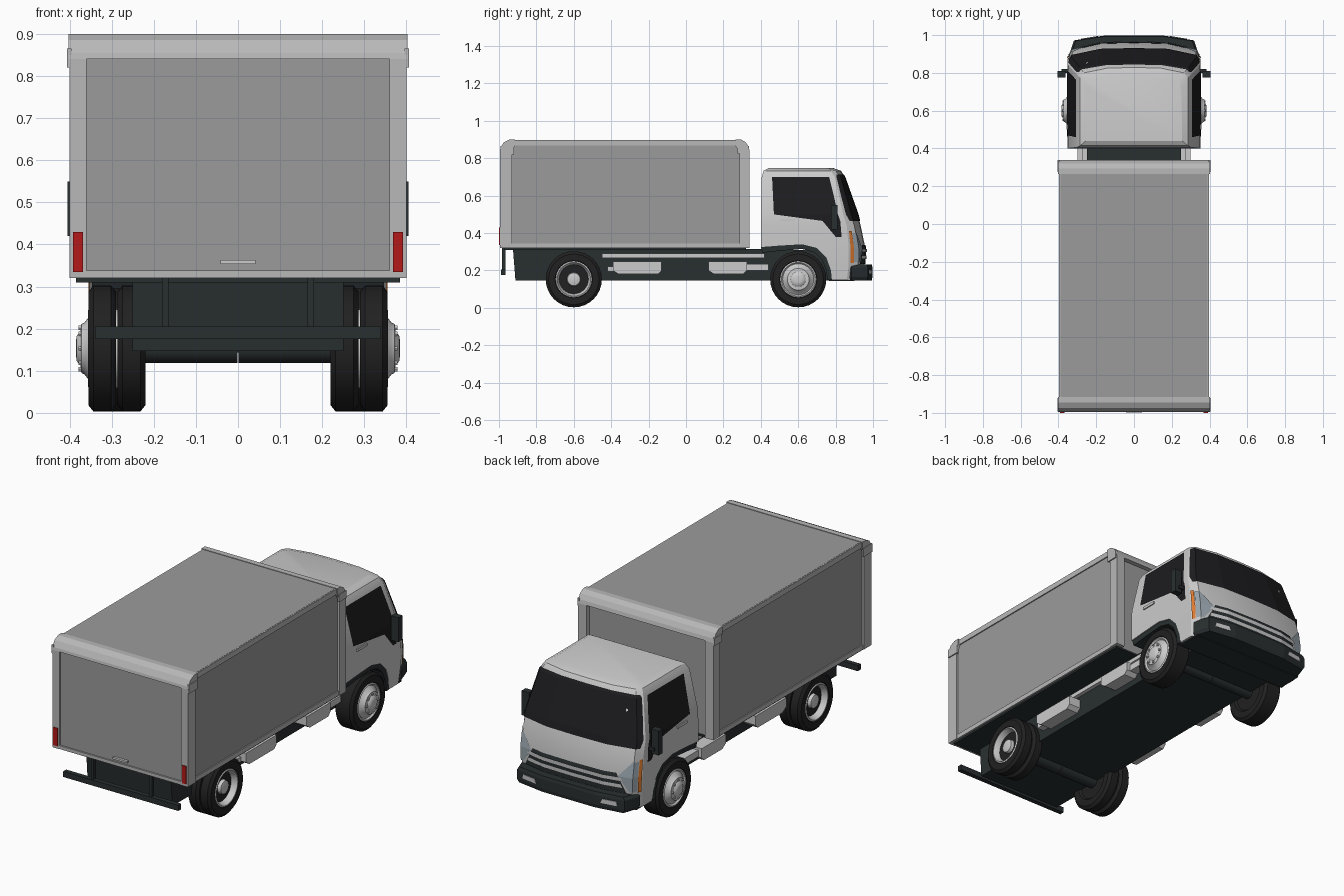
import bpy, bmesh, math

if "Cube" in bpy.data.objects:
    bpy.data.objects.remove(bpy.data.objects["Cube"])

def material(name, r, g, b):
    m = bpy.data.materials.new(name)
    m.diffuse_color = (r, g, b, 1)
    m.use_nodes = True
    m.node_tree.nodes["Principled BSDF"].inputs["Base Color"].default_value = m.diffuse_color
    return m

DARK = material("dark_plastic", .022, .028, .03)
RUBBER = material("rubber", .015, .015, .015)
GLASS = material("dark_glass", .012, .012, .014)
WHITE = material("white_paint", .85, .85, .85)
RED = material("red_lens", .45, .01, .01)
ORANGE = material("orange_lens", .75, .2, .03)
LAMP = material("lamp_glass", .32, .38, .42)
PANEL = material("box_panel", .33, .33, .33)
TRIM = material("box_trim", .48, .48, .48)
METAL = material("light_metal", .6, .6, .6)

def finish(name, bm, mat, mirror=False, smooth=None):
    bmesh.ops.recalc_face_normals(bm, faces=bm.faces)
    me = bpy.data.meshes.new(name)
    bm.to_mesh(me)
    bm.free()
    ob = bpy.data.objects.new(name, me)
    bpy.context.collection.objects.link(ob)
    if mat:
        me.materials.append(mat)
    if mirror:
        ob.modifiers.new("mirror", 'MIRROR')
    bpy.ops.object.select_all(action='DESELECT')
    ob.select_set(True)
    bpy.context.view_layer.objects.active = ob
    if smooth:
        bpy.ops.object.shade_smooth_by_angle(angle=math.radians(smooth))
    return ob

def loft(name, rings, mat=None, mirror=False, smooth=None):
    """Skin equal-length closed rings and cap both ends."""
    bm = bmesh.new()
    vs = [[bm.verts.new(p) for p in r] for r in rings]
    n = len(rings[0])
    for a, b in zip(vs, vs[1:]):
        for i in range(n):
            j = (i + 1) % n
            bm.faces.new((a[i], a[j], b[j], b[i]))
    bm.faces.new(vs[0])
    bm.faces.new(vs[-1])
    return finish(name, bm, mat, mirror, smooth)

def side_prism(name, pts, x0, x1, mat=None, mirror=False, smooth=None):
    return loft(name, [[(x, y, z) for y, z in pts] for x in (x0, x1)], mat, mirror, smooth)

def box(name, x, y, z, mat=None, mirror=False):
    pts = [(y[0], z[0]), (y[1], z[0]), (y[1], z[1]), (y[0], z[1])]
    return side_prism(name, pts, x[0], x[1], mat, mirror)

def lathe(name, prof, cy, cz, mat, seg=32):
    rings = [[(x, cy + r * math.cos(i * math.tau / seg), cz + r * math.sin(i * math.tau / seg))
              for i in range(seg)] for x, r in prof]
    return loft(name, rings, mat, True, 35)

# --- cargo box: body, roof end caps, posts, rails
side_prism("cargo_body", [(-.985, .32), (.315, .32), (.315, .84), (.30, .885), (.27, .897),
                          (-.93, .897), (-.965, .885), (-.985, .84)], -.39, .39, PANEL)
side_prism("rear_roof_cap", [(-.995, .84), (-.992, .855), (-.975, .885), (-.945, .9), (-.915, .9),
                             (-.915, .865), (-.93, .84)], -.402, .402, TRIM)
side_prism("front_roof_cap", [(.34, .84), (.335, .86), (.32, .885), (.295, .9), (.265, .9),
                              (.265, .865), (.28, .84)], -.402, .402, TRIM)
box("rear_post", (.36, .40), (-.995, -.93), (.32, .84), TRIM, True)
box("front_post", (.35, .40), (.285, .34), (.32, .84), TRIM, True)
box("rear_corner_cap", (.395, .406), (-.993, -.92), (.82, .865), TRIM, True)
box("front_corner_cap", (.395, .406), (.275, .338), (.825, .865), TRIM, True)
box("side_sill", (.38, .396), (-.93, .29), (.32, .345), TRIM, True)
box("side_top_rail", (.38, .396), (-.92, .27), (.867, .896), TRIM, True)
box("rear_sill", (-.36, .36), (-.993, -.96), (.32, .338), TRIM)
box("door_handle", (-.042, .042), (-.998, -.98), (.353, .363), METAL)
box("tail_light", (.368, .392), (-1.0, -.98), (.335, .43), RED, True)
box("box_underfloor", (-.385, .385), (-.97, .32), (.31, .321), DARK)

# --- chassis, rear guard, side tanks
side_prism("chassis", [(-.925, .315), (-.912, .147), (.9, .147), (.9, .3), (.45, .315)], -.25, .25, DARK)
box("chassis_rail", (.22, .272), (-.45, .42), (.268, .29), METAL, True)
box("rear_guard_bar", (-.34, .34), (-.99, -.965), (.175, .205), DARK)
box("rear_guard_strut", (.165, .18), (-.985, -.965), (.19, .32), DARK, True)
def tank(name, y0, y1):
    side_prism(name, [(y0 + .03, .18), (y1 - .02, .18), (y1, .2), (y1, .248), (y0, .248), (y0, .2)],
               .24, .32, METAL, True)
tank("fuel_tank", -.39, -.13)
tank("battery_case", .12, .325)
box("air_tank", (.24, .30), (.32, .44), (.2, .235), METAL, True)
box("exhaust_pipe", (.25, .29), (-.42, -.38), (.195, .222), METAL, True)

# --- cab shell: plan sections lofted upward (z, half width, rear y, side corner y, mid y, nose y)
LEVELS = [(.15, .345, .40, .86, .90, .93), (.23, .35, .40, .87, .92, .95),
          (.32, .353, .40, .87, .92, .955), (.44, .353, .40, .86, .90, .93),
          (.50, .35, .40, .84, .88, .915), (.70, .305, .405, .795, .825, .845),
          (.733, .285, .415, .775, .80, .825), (.747, .255, .44, .73, .76, .785)]

def level(z):
    for a, b in zip(LEVELS, LEVELS[1:]):
        if z <= b[0]:
            f = (z - a[0]) / (b[0] - a[0])
            return [p + (q - p) * f for p, q in zip(a, b)]
    return LEVELS[-1]

def front_half(z):
    _, w, _, ya, yb, yc = level(z)
    return [(w, ya), (.93 * w, yb), (.5 * w, yc), (0, yc + .004)]

rings = []
for L in LEVELS:
    half = [(L[1], L[2])] + front_half(L[0])
    full = half + [(-x, y) for x, y in half[-2::-1]]
    rings.append([(x, y, L[0]) for x, y in full])
cab = loft("cab_shell", rings, WHITE)

# wheel arch cut through the lower cab, then a dark liner
ARCH = [(.40, .325), (.50, .333), (.62, .34), (.70, .32), (.75, .27), (.775, .2), (.78, .15)]
cutter = side_prism("arch_cutter", [(.3, .325)] + ARCH + [(.78, .1), (.3, .1)], -.5, .5)
cutter.hide_render = True
mod = cab.modifiers.new("arch", 'BOOLEAN')
mod.operation, mod.object, mod.solver = 'DIFFERENCE', cutter, 'EXACT'
bpy.ops.object.select_all(action='DESELECT')
cab.select_set(True)
bpy.context.view_layer.objects.active = cab
bpy.ops.object.modifier_apply(modifier="arch")
bpy.data.objects.remove(cutter)
bpy.ops.object.shade_smooth_by_angle(angle=math.radians(25))
side_prism("arch_liner", ARCH + [(.755, .15), (.75, .2), (.725, .26), (.685, .298), (.62, .315),
                                 (.5, .305), (.41, .295)], -.347, .347, DARK)
box("cab_floor", (-.335, .335), (.765, .9), (.143, .155), DARK)

# --- patches lying on the curved cab front; t: 0 side corner .. 3 centre line
def front_point(z, t, k):
    h = front_half(z)
    i = min(int(t), 2)
    x, y = [p + (q - p) * (t - i) for p, q in zip(h[i], h[i + 1])]
    return (x * k, .6 + (y - .6) * k, z)

def grid(name, rows, mat):
    bm = bmesh.new()
    vs = [[bm.verts.new(p) for p in r] for r in rows]
    for a, b in zip(vs, vs[1:]):
        for i in range(len(a) - 1):
            bm.faces.new((a[i], a[i + 1], b[i + 1], b[i]))
    bmesh.ops.solidify(bm, geom=bm.faces[:], thickness=.001)
    return finish(name, bm, mat, True)

def front_patch(name, rows, mat, k=1.012):
    grid(name, [[front_point(z, t, k) for t in
                 [t0] + [i for i in (1, 2) if t0 < i < t1] + [t1]] for z, t0, t1 in rows], mat)

front_patch("windshield", [(.465, .5, 3), (.50, .3, 3), (.60, .25, 3), (.70, .25, 3), (.712, .5, 3)], GLASS)
front_patch("grille", [(.235, 1.2, 3), (.32, 1.5, 3), (.335, 1.55, 3)], DARK)
for z in (.262, .298):
    front_patch("grille_bar", [(z, 1.35, 3), (z + .018, 1.4, 3)], METAL, 1.024)
front_patch("headlight", [(.245, .5, 1.12), (.32, .5, 1.5), (.40, .5, 1.05)], LAMP)
front_patch("turn_signal", [(.24, .12, .48), (.32, .12, .48), (.41, .12, .45)], ORANGE, 1.016)

# side windows follow the door taper
rows = [(.70, .46, .765), (.60, .465, .79), (.50, .47, .812), (.465, .73, .825), (.38, .80, .832)]
grid("side_window", [[(level(z)[1] + .003, y, z) for y in (a, b)] for z, a, b in rows], GLASS)
box("door_handle_side", (.345, .358), (.50, .58), (.462, .476), METAL, True)

# mirrors
box("mirror_head", (.362, .405), (.775, .81), (.42, .55), DARK, True)
box("mirror_arm", (.335, .385), (.80, .82), (.44, .455), DARK, True)

# --- front bumper
half = [(.335, .87), (.347, .885), (.318, .972), (.16, .997)]
outline = half + [(-x, y) for x, y in half[::-1]]
loft("front_bumper", [[(x * s, .87 + (y - .87) * s, z) for x, y in outline]
                      for z, s in ((.147, .97), (.165, 1), (.215, 1.0), (.232, .97))], DARK)
loft("fog_light", [[(x, y + d, z) for x, y, z in ((.19, .993, .18), (.28, .979, .18),
                   (.275, .98, .203), (.2, .992, .203))] for d in (-.01, .002)], METAL, True)

# --- wheels: single front, twin rear
def tyre(name, x0, x1, y):
    lathe(name, [(x0 + .01, .09), (x0, .1), (x0, .135), (x0 + .012, .15), (x1 - .012, .15),
                 (x1, .135), (x1, .1), (x1 - .008, .093), (x1 - .03, .09)], y, .153, RUBBER)

tyre("front_tyre", .25, .355, .6)
tyre("rear_outer_tyre", .29, .355, -.6)
tyre("rear_inner_tyre", .22, .286, -.6)
lathe("front_rim", [(.30, .093), (.353, .097), (.356, .09), (.348, .083), (.364, .062), (.372, .058),
                    (.374, .04), (.383, .03), (.385, .015)], .6, .153, METAL)
lathe("rear_rim", [(.27, .093), (.353, .097), (.356, .09), (.345, .084), (.315, .075), (.31, .05),
                   (.312, .04), (.342, .034), (.346, .02)], -.6, .153, METAL)
for i in range(8):
    c, s = math.cos(i * math.tau / 8), math.sin(i * math.tau / 8)
    lathe("front_wheel_nut", [(.365, .006), (.379, .006)], .6 + .049 * c, .153 + .049 * s, METAL, 6)
    lathe("rear_wheel_nut", [(.305, .006), (.324, .006)], -.6 + .06 * c, .153 + .06 * s, METAL, 6)
lathe("rear_axle", [(0.001, .035), (.27, .035)], -.6, .153, DARK, 16)
lathe("front_axle", [(0.001, .03), (.3, .03)], .6, .153, DARK, 16)
